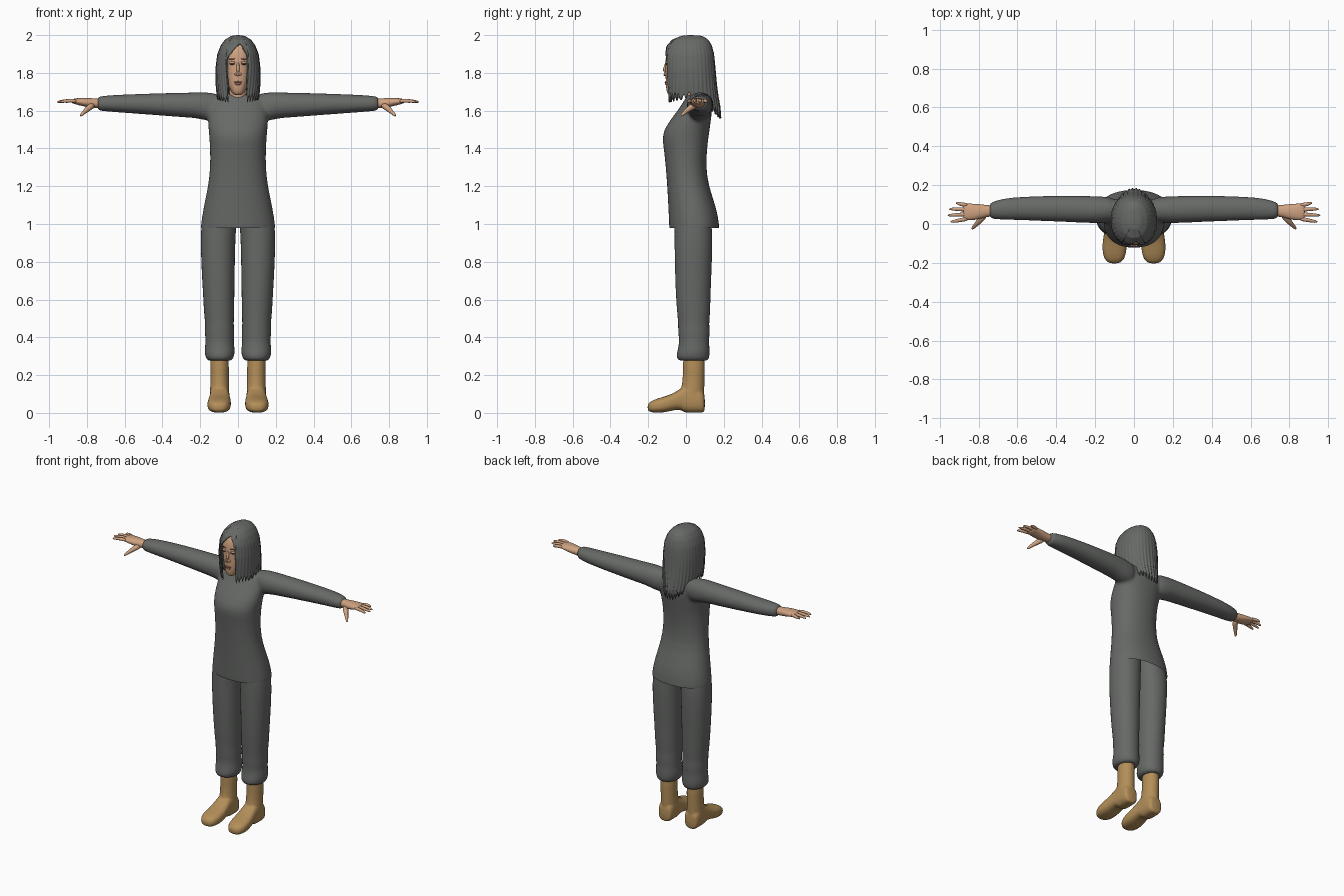
import bpy, bmesh, math, random
from mathutils import Vector

random.seed(4)
if "Cube" in bpy.data.objects:
    bpy.data.objects.remove(bpy.data.objects["Cube"])


def material(name, rgb):
    m = bpy.data.materials.new(name)
    m.use_nodes = True
    m.diffuse_color = (*rgb, 1)
    m.node_tree.nodes["Principled BSDF"].inputs["Base Color"].default_value = (*rgb, 1)
    return m


GREY = material("charcoal grey", (.135, .142, .135))
SKIN = material("skin", (.62, .36, .22))
TAN = material("tan leather", (.45, .27, .1))
LIP = material("lip", (.45, .2, .14))
DARK = material("dark brown", (.1, .06, .045))


def finish(name, bm, mat, *mods):
    """Turn a bmesh into a smooth object with (type, settings) modifiers."""
    bmesh.ops.recalc_face_normals(bm, faces=bm.faces)
    me = bpy.data.meshes.new(name)
    bm.to_mesh(me)
    bm.free()
    me.materials.append(mat)
    me.shade_smooth()
    ob = bpy.data.objects.new(name, me)
    bpy.context.collection.objects.link(ob)
    for kind, settings in mods:
        mod = ob.modifiers.new(kind.title(), kind)
        for key, value in settings.items():
            setattr(mod, key, value)
    return ob


def skin_rings(bm, rings):
    """Bridge closed rings of points and cap both ends."""
    loops = [[bm.verts.new(p) for p in ring] for ring in rings]
    n = len(loops[0])
    for a, b in zip(loops, loops[1:]):
        for i in range(n):
            bm.faces.new((a[i], a[(i + 1) % n], b[(i + 1) % n], b[i]))
    bm.faces.new(loops[0])
    bm.faces.new(loops[-1])


def signed_pow(v, e):
    return math.copysign(abs(v) ** e, v)


def loft(bm, axis, rings, power=2, side=1, n=24):
    """Rings are (position on axis, centre, half width, low, high)."""
    out = []
    for t, c, r, lo, hi in rings:
        loop = []
        for i in range(n):
            a = math.tau * i / n
            u = c + r * signed_pow(math.cos(a), 2 / power)
            v = (lo + hi) / 2 + (hi - lo) / 2 * signed_pow(math.sin(a), 2 / power)
            x, y, z = {"x": (t, u, v), "y": (u, t, v), "z": (u, v, t)}[axis]
            loop.append((x * side, y, z))
        out.append(loop)
    skin_rings(bm, out)


def tube(bm, points, radii, n=10):
    """Round tapered tube through a few points."""
    pts = [Vector(p) for p in points]
    out = []
    for i, (p, r) in enumerate(zip(pts, radii)):
        d = pts[min(i + 1, len(pts) - 1)] - pts[max(i - 1, 0)]
        q = d.to_track_quat("Z", "Y")
        out.append([p + q @ Vector((r * math.cos(math.tau * k / n), r * math.sin(math.tau * k / n), 0))
                    for k in range(n)])
    skin_rings(bm, out)


def blob(name, mat, loc, size, turn=0, mirror=True):
    """Small flattened ellipsoid for a facial feature."""
    bm = bmesh.new()
    bmesh.ops.create_uvsphere(bm, u_segments=14, v_segments=8, radius=1)
    for v in bm.verts:
        v.co = Vector([a * b for a, b in zip(v.co, size)])
        v.co.rotate(Vector((math.cos(turn), math.sin(turn), 0)).to_track_quat("X", "Z"))
        v.co += Vector(loc)
    return finish(name, bm, mat, *([MIRROR] if mirror else []))


SUB = ("SUBSURF", dict(levels=1, render_levels=1))
SUB_FINE = ("SUBSURF", dict(levels=2, render_levels=2))
MIRROR = ("MIRROR", dict(use_axis=(True, False, False)))


def fuse(size, rounds):
    return [("REMESH", dict(mode="VOXEL", voxel_size=size, use_smooth_shade=True)),
            ("SMOOTH", dict(factor=.5, iterations=rounds))]


# Tunic: body and sleeves fused, then cut open at the hem
bm = bmesh.new()
loft(bm, "z", [(.9, 0, .205, -.088, .183), (.99, 0, .2, -.09, .178), (1.08, 0, .186, -.094, .165),
               (1.2, 0, .159, -.1, .12), (1.3, 0, .148, -.108, .107), (1.4, 0, .149, -.118, .112),
               (1.47, 0, .154, -.13, .122), (1.53, 0, .16, -.1, .13), (1.6, 0, .162, -.045, .14),
               (1.66, 0, .15, -.005, .135), (1.695, 0, .1, .01, .12)], 2.2)
for side in (1, -1):
    loft(bm, "x", [(.07, .075, .06, 1.54, 1.69), (.17, .073, .07, 1.545, 1.698), (.21, .074, .07, 1.56, 1.698),
                   (.3, .077, .069, 1.565, 1.695), (.45, .08, .066, 1.577, 1.692), (.6, .08, .06, 1.588, 1.686),
                   (.68, .076, .055, 1.594, 1.682), (.72, .071, .046, 1.598, 1.678),
                   (.75, .069, .04, 1.6, 1.675)], 2.1, side)
tunic = finish("tunic", bm, GREY, SUB, *fuse(.009, 8))
mesh = bpy.data.meshes.new_from_object(tunic.evaluated_get(bpy.context.evaluated_depsgraph_get()))
tunic.modifiers.clear()
bm = bmesh.new()
bm.from_mesh(mesh)
bmesh.ops.bisect_plane(bm, geom=bm.verts[:] + bm.edges[:] + bm.faces[:],
                       plane_co=(0, 0, .98), plane_no=(0, 0, -1), clear_outer=True)
bm.to_mesh(tunic.data)
bm.free()
tunic.data.shade_smooth()

# Trousers with gathered cuffs
bm = bmesh.new()
loft(bm, "z", [(1.14, .08, .08, -.05, .1), (1.05, .094, .094, -.06, .13), (.96, .106, .093, -.062, .142),
               (.8, .106, .09, -.06, .138), (.62, .102, .083, -.055, .13), (.52, .1, .08, -.046, .128),
               (.47, .098, .075, -.042, .122), (.43, .098, .079, -.042, .127), (.38, .097, .074, -.036, .121),
               (.34, .097, .08, -.042, .126), (.305, .097, .079, -.052, .125), (.28, .097, .068, -.046, .12),
               (.275, .097, .05, -.02, .1)], 2.1)
finish("trouser_legs", bm, GREY, SUB, MIRROR)

# Boots: shaft and foot fused, with a raised arch
bm = bmesh.new()
loft(bm, "z", [(.33, .098, .05, -.018, .1), (.24, .098, .05, -.016, .1), (.16, .097, .049, -.018, .098),
               (.1, .097, .053, -.035, .097), (.05, .097, .05, -.03, .096)])
loft(bm, "y", [(.102, .097, .04, .0, .1), (.08, .097, .052, 0, .13), (.03, .097, .053, 0, .15),
               (-.01, .097, .053, 0, .145), (-.025, .097, .054, .018, .13), (-.07, .098, .06, .014, .102),
               (-.11, .1, .064, .002, .088), (-.16, .101, .06, 0, .074), (-.19, .101, .045, .004, .06),
               (-.204, .101, .022, .012, .045)], 2.7)
finish("boots", bm, TAN, SUB, *fuse(.006, 4), MIRROR)

# Hands: palm, four fingers and a thumb
bm = bmesh.new()
loft(bm, "x", [(.71, .068, .028, 1.612, 1.664), (.76, .067, .031, 1.613, 1.665), (.8, .063, .04, 1.618, 1.668),
               (.84, .062, .044, 1.628, 1.668), (.87, .063, .043, 1.636, 1.664), (.88, .063, .038, 1.64, 1.66)], 2.2, n=16)
for start, tip, reach in ((.028, .012, .945), (.051, .045, .96), (.074, .077, .952), (.096, .108, .918)):
    mid = (start + tip) / 2
    tube(bm, [(.85, start, 1.65), (.895, mid, 1.654), (reach - .012, tip, 1.648), (reach, tip, 1.645)],
         (.012, .0105, .008, .003))
tube(bm, [(.765, .055, 1.632), (.79, .02, 1.615), (.815, -.005, 1.592), (.83, -.022, 1.576), (.834, -.026, 1.572)],
     (.02, .017, .011, .008, .003))
finish("hands", bm, SKIN, SUB, MIRROR)

# Head, neck, nose and ears
bm = bmesh.new()
loft(bm, "z", [(1.682, 0, .018, -.09, -.04), (1.692, 0, .032, -.1, 0), (1.72, 0, .047, -.106, .03),
               (1.76, 0, .062, -.108, .07), (1.8, 0, .07, -.109, .09), (1.86, 0, .077, -.11, .11),
               (1.92, 0, .075, -.105, .11), (1.96, 0, .058, -.08, .1), (1.98, 0, .03, -.03, .06)], 2.4)
finish("head", bm, SKIN, SUB)
bm = bmesh.new()
tube(bm, [(0, .055, 1.62), (0, .045, 1.68), (0, .03, 1.77)], (.056, .046, .045), 20)
finish("neck", bm, SKIN)
bm = bmesh.new()
tube(bm, [(0, -.102, 1.865), (0, -.109, 1.835), (0, -.115, 1.805), (0, -.114, 1.792), (0, -.106, 1.786)],
     (.005, .008, .012, .013, .006))
finish("nose", bm, SKIN, SUB)
blob("nostrils", SKIN, (.011, -.108, 1.793), (.008, .009, .007))
blob("lower_lip", LIP, (0, -.106, 1.742), (.019, .006, .006), 0, False)
blob("upper_lip", LIP, (0, -.107, 1.751), (.023, .006, .005), 0, False)
blob("eyes", DARK, (.032, -.102, 1.847), (.014, .004, .005), .3)
blob("eyelids", SKIN, (.032, -.101, 1.855), (.017, .006, .007), .3)
blob("eyebrows", DARK, (.034, -.101, 1.874), (.019, .004, .003), .3)

# Hair: parted shell of tapered locks, longer at the back
PROFILE = [(2, .004, .015, .03), (1.996, .035, -.025, .085), (1.977, .068, -.073, .118), (1.945, .092, -.102, .137),
           (1.9, .11, -.118, .149), (1.82, .12, -.119, .157), (1.74, .119, -.112, .164), (1.68, .114, -.106, .172),
           (1.62, .1, -.1, .183), (1.5, .085, -.09, .192)]
COLS, ROWS, LOCK, MID = 180, 28, 5, .02


def profile(p):
    i = min(int(p), len(PROFILE) - 2)
    return [a + (b - a) * (p - i) for a, b in zip(PROFILE[i], PROFILE[i + 1])]


def hem_height(deg):
    """Height of the hair's lower edge: fringe, front locks, then back."""
    if -33 < deg < 29:
        away = (deg - 6) / (23 if deg > 6 else 39)
        return 1.955 - .09 * abs(away) ** 1.3
    d = abs(deg)
    return 1.64 + .02 * min(1, (d - 29) / 60) if d < 90 else 1.66 - .1 * min(1, (d - 90) / 70)


jags = [random.uniform(.012, .045) for _ in range(COLS // LOCK + 1)]
bm = bmesh.new()
grid = []
for c in range(COLS):
    deg = 360 * c / COLS - 180
    a = math.radians(deg)
    bottom = hem_height(deg)
    across = abs((c % LOCK) / (LOCK - 1) * 2 - 1)
    if bottom < 1.8:
        bottom += jags[c // LOCK] * across
    i = next(k for k in range(len(PROFILE)) if PROFILE[k + 1][0] <= bottom)
    last = i + (PROFILE[i][0] - bottom) / (PROFILE[i][0] - PROFILE[i + 1][0])
    column = []
    for r in range(ROWS + 1):
        t = r / ROWS
        z, rx, front, back = profile(last * t)
        low = max(0, min(1, (1.86 - z) / .2))
        turn = a - .15 * low * math.sin(2 * a) if abs(deg) < 90 else a
        ridge = 1 - (.01 + .025 * low) * across * min(1, t * 4)
        ridge -= .03 * max(0, 1 - abs(deg - 6) / 6) * t
        depth = MID - front if abs(deg) < 90 else back - MID
        column.append(bm.verts.new((rx * ridge * signed_pow(math.sin(turn), .9),
                                    MID - depth * ridge * signed_pow(math.cos(turn), .9), z)))
    grid.append(column)
for c in range(COLS):
    a, b = grid[c], grid[(c + 1) % COLS]
    for r in range(ROWS):
        bm.faces.new((a[r], a[r + 1], b[r + 1], b[r]))
bm.faces.new([column[0] for column in grid])
finish("hair", bm, GREY, ("SOLIDIFY", dict(thickness=.008, offset=-1)))
